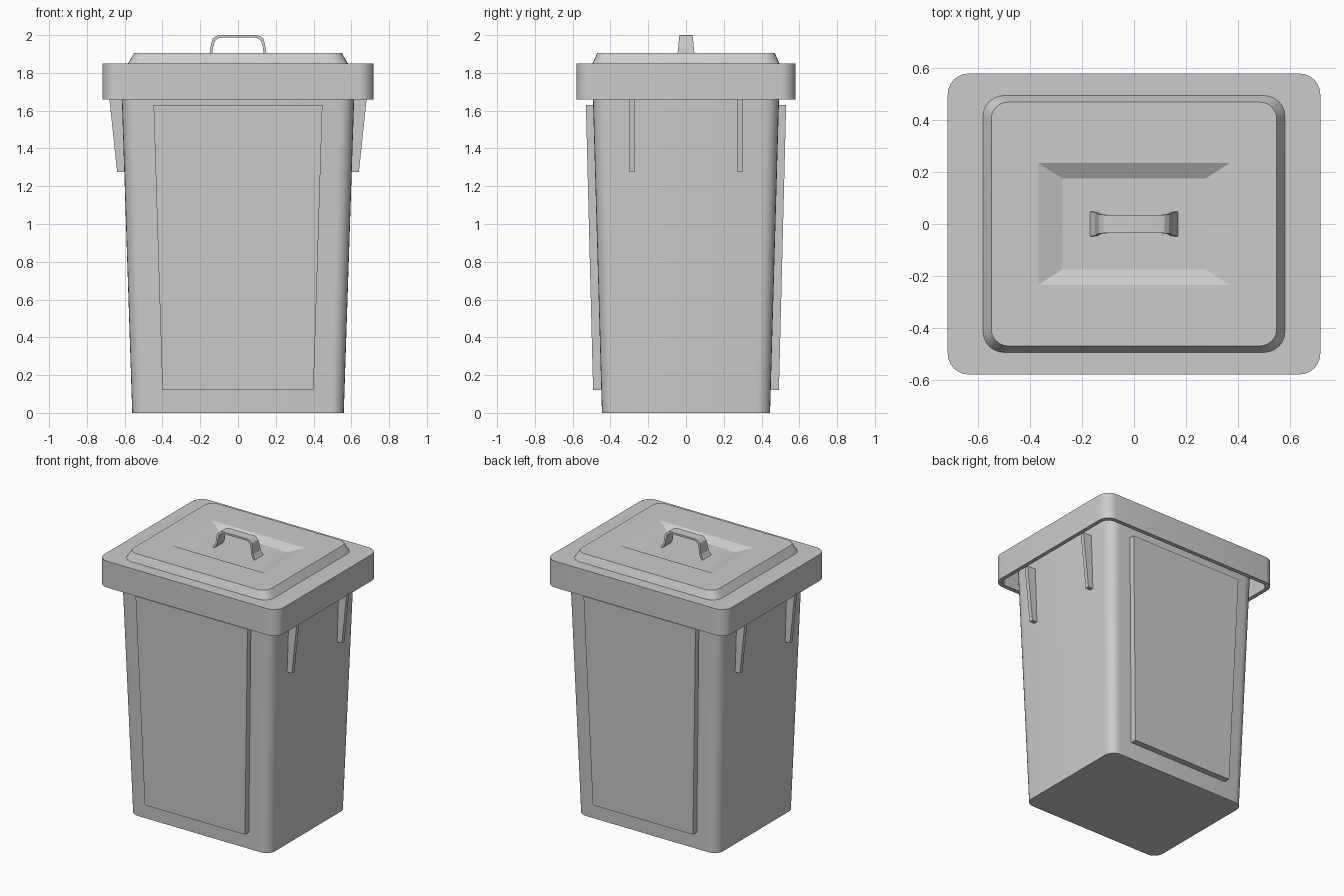
import bpy, bmesh
from math import sin, cos, pi, radians

cube = bpy.data.objects.get("Cube")
if cube:
    bpy.data.objects.remove(cube, do_unlink=True)

GREY = (0.6, 0.6, 0.6, 1)
grey = bpy.data.materials.new("grey_plastic")
grey.use_nodes = True
grey.diffuse_color = GREY
grey.node_tree.nodes["Principled BSDF"].inputs["Base Color"].default_value = GREY


def loft(name, rings, closed=False):
    """Skin a list of equal-length point rings, capping the ends unless closed."""
    bm = bmesh.new()
    loops = [[bm.verts.new(p) for p in ring] for ring in rings]
    n = len(loops[0])
    pairs = list(zip(loops, loops[1:]))
    if closed:
        pairs.append((loops[-1], loops[0]))
    else:
        bm.faces.new(loops[0][::-1])
        bm.faces.new(loops[-1])
    for a, b in pairs:
        for i in range(n):
            j = (i + 1) % n
            bm.faces.new((a[i], a[j], b[j], b[i]))
    bmesh.ops.remove_doubles(bm, verts=bm.verts, dist=1e-5)
    bmesh.ops.recalc_face_normals(bm, faces=bm.faces)
    mesh = bpy.data.meshes.new(name)
    bm.to_mesh(mesh)
    bm.free()
    mesh.materials.append(grey)
    obj = bpy.data.objects.new(name, mesh)
    bpy.context.collection.objects.link(obj)
    bpy.ops.object.select_all(action='DESELECT')
    obj.select_set(True)
    bpy.context.view_layer.objects.active = obj
    bpy.ops.object.shade_smooth_by_angle(angle=radians(17))
    return obj


def rounded(hx, hy, r, z, seg=6):
    """Rounded rectangle ring; r = 0 gives sharp corners."""
    pts = []
    for k, (sx, sy) in enumerate([(1, 1), (-1, 1), (-1, -1), (1, -1)]):
        for i in range(seg + 1):
            a = (k + i / seg) * pi / 2
            pts.append((sx * (hx - r) + r * cos(a), sy * (hy - r) + r * sin(a), z))
    return pts


def rect(x0, x1, y0, y1, z):
    return [(x0, y0, z), (x1, y0, z), (x1, y1, z), (x0, y1, z)]


# Tapered bin body
loft("body", [rounded(0.56, 0.445, 0.07, 0), rounded(0.62, 0.497, 0.08, 1.82)])

# Lid: hollow skirt, raised top and shallow recess
loft("lid", [
    rounded(0.69, 0.55, 0.06, 1.82),
    rounded(0.69, 0.55, 0.06, 1.66),
    rounded(0.718, 0.58, 0.08, 1.66),
    rounded(0.718, 0.58, 0.08, 1.85),
    rounded(0.582, 0.495, 0.08, 1.85),
    rounded(0.55, 0.47, 0.065, 1.905),
    rounded(0.37, 0.235, 0, 1.905),
    rounded(0.275, 0.175, 0, 1.872),
])

# Raised panels on front and back
for side, s in (("front", -1), ("back", 1)):
    loft(side + "_panel", [
        rect(-0.40, 0.40, s * 0.42, s * 0.492, 0.12),
        rect(-0.447, 0.447, s * 0.46, s * 0.53, 1.63),
    ])

# Tapered support ribs under the lid
for side, s in (("left", 1), ("right", -1)):
    for end, y in (("front", -0.285), ("back", 0.285)):
        loft(f"{side}_{end}_rib", [
            rect(s * 0.58, s * 0.64, y - 0.014, y + 0.014, 1.275),
            rect(s * 0.59, s * 0.682, y - 0.014, y + 0.014, 1.67),
        ])

# Strap handle standing in the recess
BASE = 1.87
half = [(0.17, BASE), (0.15, 1.905), (0.143, 1.95), (0.135, 1.98),
        (0.118, 1.995), (0.10, 2.0)]
path = half + [(-x, z) for x, z in reversed(half)]
sections = []
for x, z in path:
    w = 0.048 - 0.1 * (z - BASE)
    xi = x - 0.013 * (1 if x > 0 else -1)
    zi = BASE + (z - BASE) * 0.9
    sections.append([(x, -w, z), (x, w, z), (xi, w, zi), (xi, -w, zi)])
loft("handle", sections)
